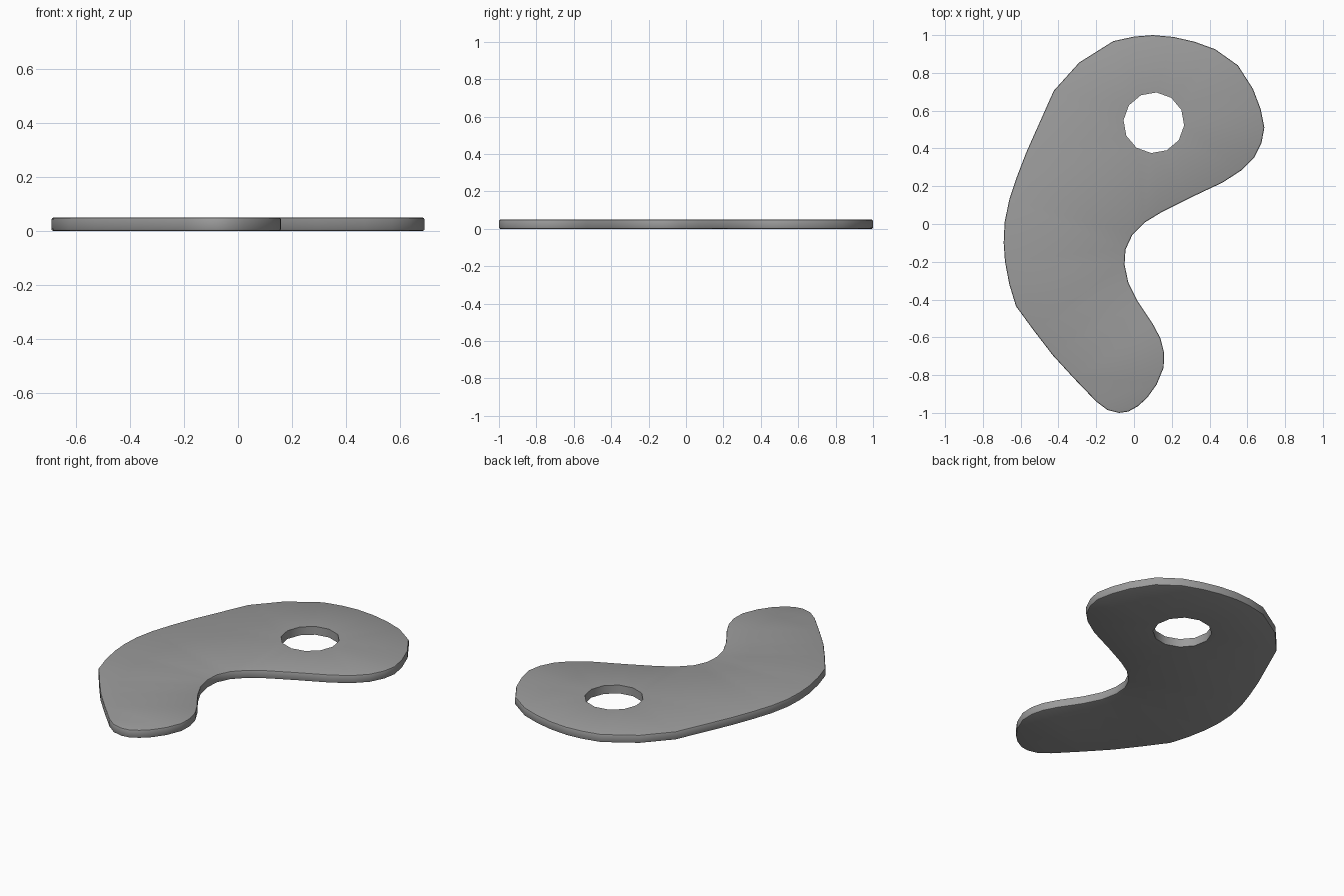
import bpy, bmesh, math

if "Cube" in bpy.data.objects:
    bpy.data.objects.remove(bpy.data.objects["Cube"])

T = 0.05  # plate thickness

# Outline of the curved plate, seen from the top, clockwise
outline = [
    (0.10, 1.0), (0.21, 0.99), (0.32, 0.965), (0.43, 0.925), (0.55, 0.84),
    (0.63, 0.715), (0.67, 0.61), (0.69, 0.51), (0.675, 0.43), (0.635, 0.35),
    (0.57, 0.285), (0.47, 0.22), (0.29, 0.135), (0.15, 0.065), (0.06, 0.01),
    (-0.01, -0.06), (-0.045, -0.135), (-0.05, -0.215), (-0.03, -0.31),
    (0.02, -0.41), (0.10, -0.53), (0.14, -0.605), (0.159, -0.68),
    (0.157, -0.76), (0.12, -0.85), (0.07, -0.92), (0.02, -0.965),
    (-0.03, -0.993), (-0.08, -1.0), (-0.14, -0.985), (-0.20, -0.94),
    (-0.32, -0.815), (-0.43, -0.695), (-0.53, -0.565), (-0.625, -0.435),
    (-0.66, -0.32), (-0.683, -0.20), (-0.69, -0.10), (-0.685, 0.01),
    (-0.66, 0.13), (-0.62, 0.25), (-0.57, 0.38), (-0.425, 0.705),
    (-0.29, 0.855), (-0.11, 0.968), (0.0, 0.992)]

# Twelve-sided hole
hole = [(0.105 + 0.161 * math.cos(math.radians(85 + 30 * i)),
         0.536 + 0.161 * math.sin(math.radians(85 + 30 * i))) for i in range(12)]


def add_loop(bm, pts):
    vs = [bm.verts.new((x, y, 0)) for x, y in pts]
    return [bm.edges.new((vs[i - 1], vs[i])) for i in range(len(vs))]


# Fill between outline and hole, then raise to thickness
bm = bmesh.new()
edges = add_loop(bm, outline) + add_loop(bm, hole)
bmesh.ops.triangle_fill(bm, use_beauty=True, use_dissolve=False, edges=edges)
res = bmesh.ops.extrude_face_region(bm, geom=bm.faces[:], use_keep_orig=True)
for v in res["geom"]:
    if isinstance(v, bmesh.types.BMVert):
        v.co.z = T
bmesh.ops.recalc_face_normals(bm, faces=bm.faces[:])

# Softly rounded outer rim, hole left crisp
rim = [e for e in bm.edges
       if abs(e.verts[0].co.z - e.verts[1].co.z) < 1e-5
       and len(e.link_faces) == 2 and e.calc_face_angle() > 1.0
       and math.dist(e.verts[0].co.xy, (0.105, 0.536)) > 0.2]
bmesh.ops.bevel(bm, geom=rim, offset=0.008, segments=2, profile=0.5,
                affect='EDGES')

mesh = bpy.data.meshes.new("curved_plate")
bm.to_mesh(mesh)
bm.free()
plate = bpy.data.objects.new("curved_plate", mesh)
bpy.context.collection.objects.link(plate)

# Dark grey material
mat = bpy.data.materials.new("dark_grey")
mat.diffuse_color = (0.33, 0.33, 0.33, 1)
mat.use_nodes = True
mat.node_tree.nodes["Principled BSDF"].inputs["Base Color"].default_value = mat.diffuse_color
mesh.materials.append(mat)

# Smooth shading with sharp edges kept
bpy.context.view_layer.objects.active = plate
plate.select_set(True)
bpy.ops.object.shade_smooth_by_angle(angle=math.radians(40))
